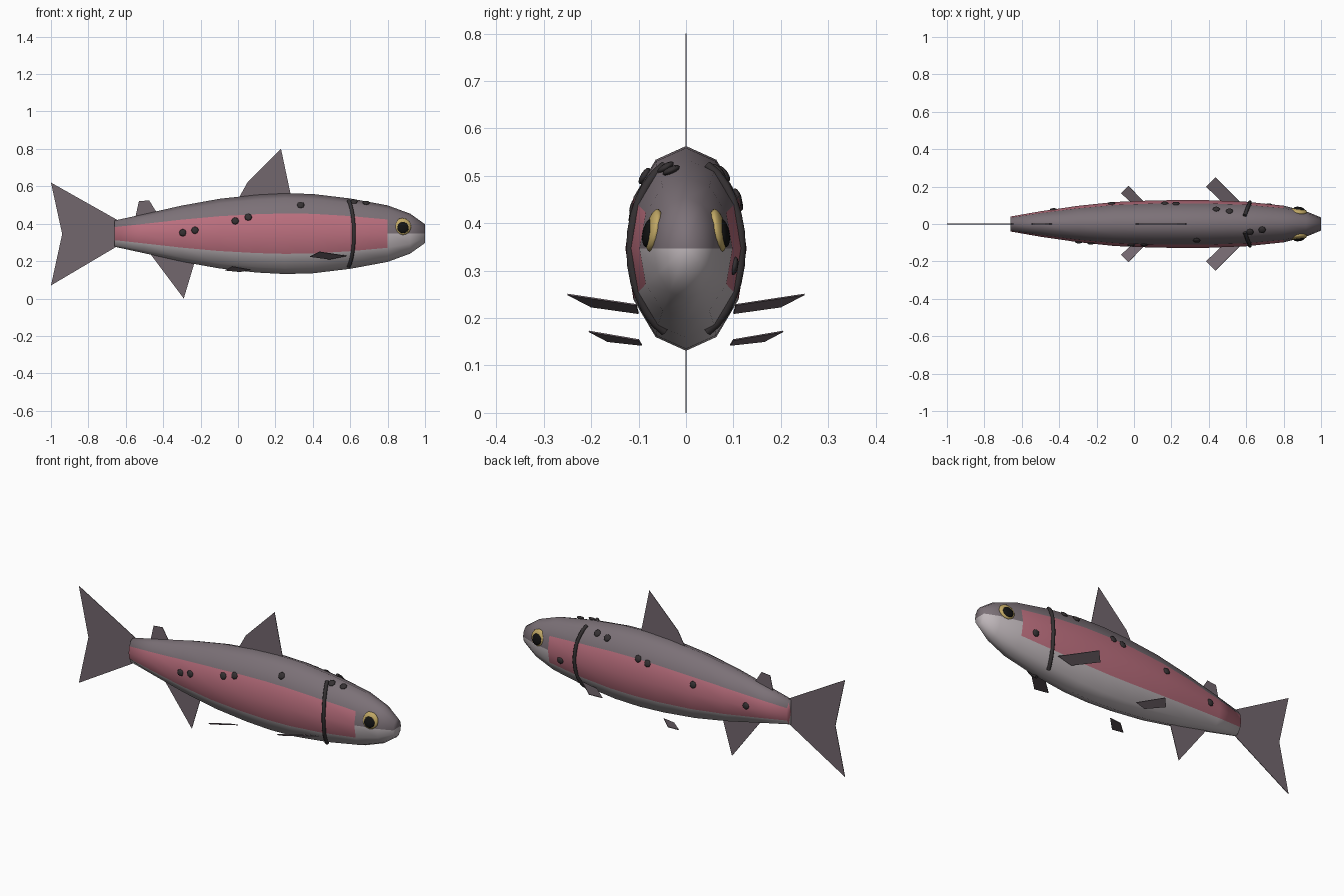
import bpy, bmesh, math
from mathutils import Vector, Matrix

cube = bpy.data.objects.get("Cube")
if cube:
    bpy.data.objects.remove(cube)


def material(name, rgb):
    m = bpy.data.materials.new(name)
    m.use_nodes = True
    m.diffuse_color = (*rgb, 1)
    m.node_tree.nodes["Principled BSDF"].inputs["Base Color"].default_value = (*rgb, 1)
    return m


BACK = material("mauve grey back", (0.20, 0.165, 0.185))
BELLY = material("pale grey belly", (0.52, 0.47, 0.49))
PINK = material("pink flank", (0.50, 0.16, 0.21))
FIN = material("fin grey", (0.17, 0.135, 0.155))
DARK = material("dark marking", (0.035, 0.03, 0.032))
GOLD = material("gold iris", (0.53, 0.39, 0.13))
BLACK = material("black pupil", (0.006, 0.006, 0.006))


def make(name, bm, mats, smooth=False):
    me = bpy.data.meshes.new(name)
    bm.to_mesh(me)
    bm.free()
    for m in mats:
        me.materials.append(m)
    for p in me.polygons:
        p.use_smooth = smooth
    ob = bpy.data.objects.new(name, me)
    bpy.context.collection.objects.link(ob)
    return ob


# Body stations: x, half width, half height
MID, SIDES = 0.347, 12
STATIONS = [(-0.66, 0.04, 0.07), (-0.5, 0.068, 0.105), (-0.3, 0.097, 0.15),
            (-0.1, 0.118, 0.186), (0.1, 0.126, 0.208), (0.25, 0.128, 0.216),
            (0.4, 0.127, 0.212), (0.6, 0.119, 0.188), (0.8, 0.098, 0.151),
            (0.92, 0.068, 0.107), (1.0, 0.035, 0.05)]


def section(x):
    for (x0, w0, h0), (x1, w1, h1) in zip(STATIONS, STATIONS[1:]):
        if x <= x1:
            t = (x - x0) / (x1 - x0)
            return w0 + t * (w1 - w0), h0 + t * (h1 - h0)
    return STATIONS[-1][1:]


def on_skin(x, z, side):
    """Point and outward normal on the flank at a given x and height."""
    w, h = section(x)
    s = max(-1, min(1, (z - MID) / h))
    y = w * math.sqrt(1 - s * s) * 0.985
    return Vector((x, side * y, z)), Vector((0, side * y / w**2, (z - MID) / h**2)).normalized()


# Body: lofted twelve-sided rings, coloured back, flank and belly
bm = bmesh.new()
rings = []
for x, w, h in STATIONS:
    rings.append([bm.verts.new((x, w * math.cos(a), MID + h * math.sin(a)))
                  for a in (math.tau * i / SIDES for i in range(SIDES))])
for a, b in zip(rings, rings[1:]):
    for i in range(SIDES):
        j = (i + 1) % SIDES
        bm.faces.new((a[i], a[j], b[j], b[i]))
for ring in (rings[0], rings[-1]):
    hub = bm.verts.new((ring[0].co.x, 0, MID))
    for i in range(SIDES):
        bm.faces.new((ring[i], ring[(i + 1) % SIDES], hub))
bmesh.ops.recalc_face_normals(bm, faces=bm.faces)
for f in bm.faces:
    c = f.calc_center_median()
    w, h = section(c.x)
    on_flank = abs(c.z - MID) < 0.5 * h and c.x < 0.8
    f.material_index = 2 if on_flank else (0 if c.z > MID else 1)
make("body", bm, [BACK, BELLY, PINK], True)


# Fins: thin plates
def plate(name, pts, thick=0.003):
    bm = bmesh.new()
    bm.faces.new([bm.verts.new(p) for p in pts])
    ob = make(name, bm, [FIN])
    mod = ob.modifiers.new("thickness", 'SOLIDIFY')
    mod.thickness = thick
    mod.offset = 0


UPRIGHT = {
    "tail_fin": [(-0.645, 0.42), (-1, 0.62), (-0.94, 0.345), (-1, 0.07), (-0.645, 0.28)],
    "dorsal_fin": [(0, 0.53), (0.05, 0.62), (0.23, 0.8), (0.285, 0.54)],
    "adipose_fin": [(-0.55, 0.43), (-0.53, 0.52), (-0.475, 0.525), (-0.435, 0.46)],
    "anal_fin": [(-0.47, 0.24), (-0.29, 0.0), (-0.23, 0.2)],
}
for name, pts in UPRIGHT.items():
    plate(name, [(x, 0, z) for x, z in pts])

PAIRED = {
    "pectoral_fin": [(0.58, 0.105, 0.228), (0.435, 0.25, 0.25),
                     (0.385, 0.2, 0.224), (0.49, 0.1, 0.21)],
    "pelvic_fin": [(0.07, 0.1, 0.154), (-0.03, 0.205, 0.172),
                   (-0.07, 0.165, 0.151), (0.01, 0.093, 0.143)],
}


# Flattened ball lying on a surface
def disc(name, pos, normal, size, mat, segs, rows):
    bm = bmesh.new()
    bmesh.ops.create_uvsphere(bm, u_segments=segs, v_segments=rows, radius=1)
    turn = normal.to_track_quat('Z', 'Y').to_matrix().to_4x4()
    bm.transform(Matrix.Translation(pos) @ turn @ Matrix.Diagonal((*size, 1)))
    make(name, bm, [mat], True)


for side, label in ((1, "left"), (-1, "right")):
    for name, pts in PAIRED.items():
        plate(f"{label}_{name}", [(x, side * y, z) for x, y, z in pts])

    # Eyes
    out = Vector((0.12, side, 0.2)).normalized()
    disc(f"{label}_iris", Vector((0.88, side * 0.068, 0.385)), out,
         (0.046, 0.046, 0.016), GOLD, 16, 10)
    disc(f"{label}_pupil", Vector((0.882, side * 0.079, 0.38)), out,
         (0.031, 0.031, 0.012), BLACK, 16, 10)

    # Gill line: round tube hugging the body
    cu = bpy.data.curves.new(f"{label}_gill_line", 'CURVE')
    cu.dimensions = '3D'
    cu.bevel_depth = 0.01
    cu.bevel_resolution = 2
    cu.use_fill_caps = True
    cu.materials.append(DARK)
    sp = cu.splines.new('POLY')
    steps = 12
    sp.points.add(steps)
    for i, p in enumerate(sp.points):
        a = math.radians(-68 + 136 * i / steps)
        x = 0.575 + 0.045 * math.cos(a)
        w, h = section(x)
        p.co = (x, side * w * math.cos(a), MID + h * math.sin(a), 1)
    bpy.context.collection.objects.link(bpy.data.objects.new(cu.name, cu))

# Spots: x and height on each flank
SPOTS = {
    -1: [(-0.295, 0.352), (-0.23, 0.365), (-0.015, 0.415), (0.055, 0.435),
         (0.335, 0.5), (0.62, 0.518), (0.685, 0.512)],
    1: [(-0.43, 0.35), (-0.12, 0.4), (0.165, 0.445), (0.225, 0.455),
        (0.44, 0.505), (0.51, 0.51), (0.72, 0.31)],
}
for side, spots in SPOTS.items():
    for n, (x, z) in enumerate(spots, 1):
        pos, nrm = on_skin(x, z, side)
        disc(f"{'left' if side > 0 else 'right'}_spot_{n}", pos, nrm,
             (0.02, 0.02, 0.008), DARK, 8, 6)
